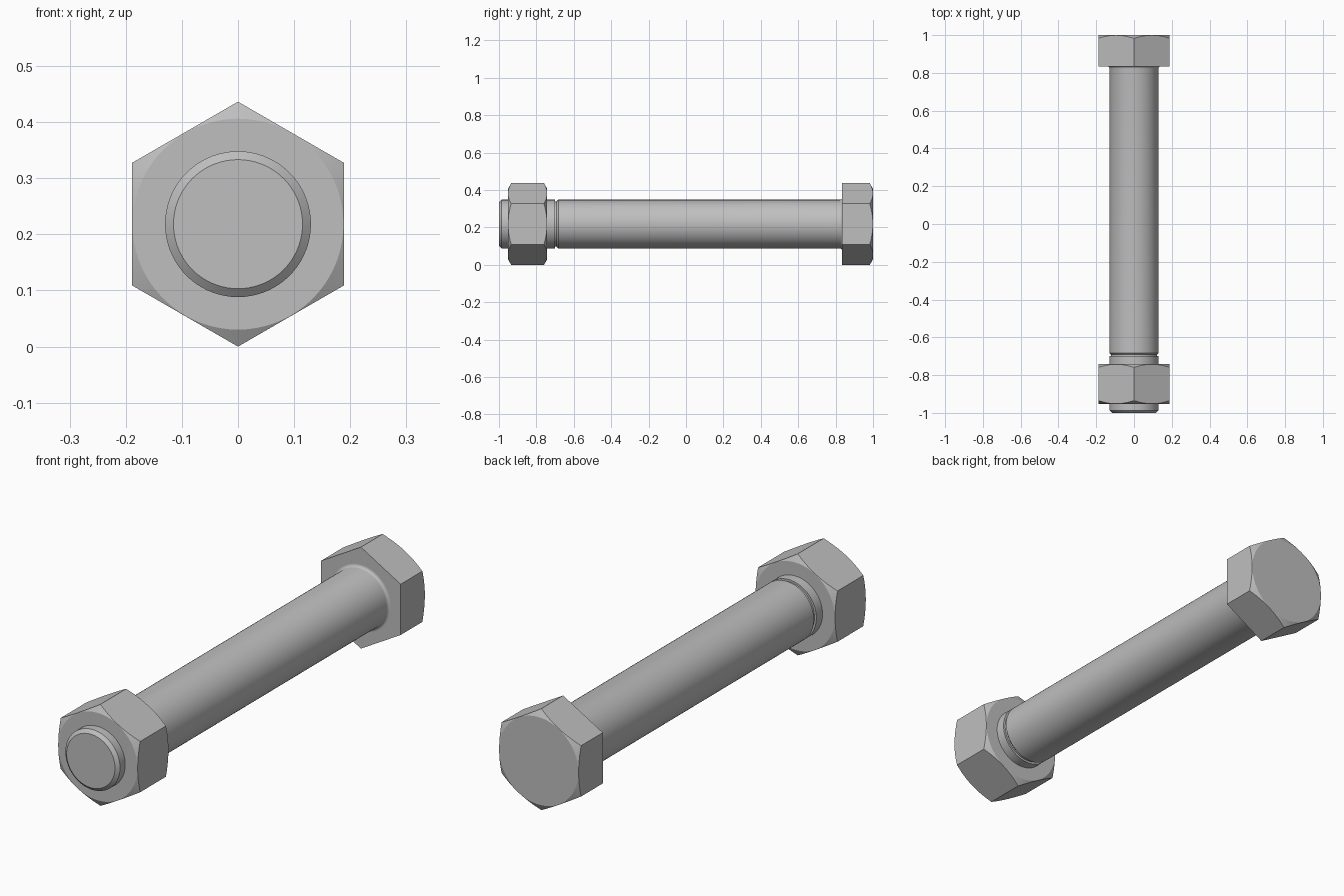
import bpy, bmesh
from math import sin, cos, tan, pi, radians

cube = bpy.data.objects.get("Cube")
if cube:
    bpy.data.objects.remove(cube, do_unlink=True)

APOTHEM = 0.189                        # half the distance across flats
AXIS_Z = APOTHEM / cos(pi / 6)         # axis height: lowest corner rests on z = 0
SHAFT_R = 0.13
SEGMENTS = 72

steel = bpy.data.materials.new("steel grey")
steel.use_nodes = True
steel.diffuse_color = (0.52, 0.52, 0.52, 1)
steel.node_tree.nodes["Principled BSDF"].inputs["Base Color"].default_value = steel.diffuse_color


def circle(y, r):
    """Round ring at y."""
    return lambda a: (r, y)


def hexagon(y, chamfer=0):
    """Hexagonal ring at y; chamfer is the direction a conical cut pushes its corners."""
    def ring(a):
        r = APOTHEM / cos(a % (pi / 3) - pi / 6)
        return r, y + chamfer * (r - APOTHEM + 0.001) * tan(pi / 6)
    return ring


def loft(name, rings, hollow=False):
    """Join rings around the y axis, capping the ends or closing them into a bore."""
    bm = bmesh.new()
    loops = []
    for ring in rings:
        loop = []
        for i in range(SEGMENTS):
            a = 2 * pi * i / SEGMENTS
            r, y = ring(a + 1e-9)
            loop.append(bm.verts.new((r * sin(a), y, AXIS_Z + r * cos(a))))
        loops.append(loop)
    pairs = list(zip(loops, loops[1:]))
    if hollow:
        pairs.append((loops[-1], loops[0]))
    else:
        bm.faces.new(loops[0])
        bm.faces.new(loops[-1])
    for low, high in pairs:
        for i in range(SEGMENTS):
            j = (i + 1) % SEGMENTS
            bm.faces.new((low[i], low[j], high[j], high[i]))
    bmesh.ops.recalc_face_normals(bm, faces=bm.faces)
    mesh = bpy.data.meshes.new(name)
    bm.to_mesh(mesh)
    bm.free()
    mesh.materials.append(steel)
    obj = bpy.data.objects.new(name, mesh)
    bpy.context.collection.objects.link(obj)
    bpy.ops.object.select_all(action='DESELECT')
    obj.select_set(True)
    bpy.context.view_layer.objects.active = obj
    bpy.ops.object.shade_smooth_by_angle(angle=radians(26))
    return obj


# Shaft: chamfered tip, threaded end, relief groove, shank, fillet under the head
HEAD_Y, FILLET = 0.835, 0.012
shaft = [(-1, 0.115), (-0.987, SHAFT_R), (-0.7, SHAFT_R), (-0.7, 0.121),
         (-0.692, 0.121), (-0.683, SHAFT_R)]
for k in range(6):
    t = k / 5 * pi / 2
    shaft.append((HEAD_Y - FILLET * (1 - sin(t)), SHAFT_R + FILLET * (1 - cos(t))))
shaft.append((HEAD_Y + 0.01, SHAFT_R + FILLET))
loft("bolt_shaft", [circle(y, r) for y, r in shaft])

# Head: flat underneath, chamfered on the outer face
loft("bolt_head", [hexagon(HEAD_Y), hexagon(1, -1), circle(1, APOTHEM - 0.001)])

# Nut: chamfered on both faces, with a round bore
NUT_FRONT, NUT_BACK = -0.952, -0.742
loft("nut", [circle(NUT_FRONT, SHAFT_R - 0.001), circle(NUT_FRONT, APOTHEM - 0.001),
             hexagon(NUT_FRONT, 1), hexagon(NUT_BACK, -1),
             circle(NUT_BACK, APOTHEM - 0.001), circle(NUT_BACK, SHAFT_R - 0.001)],
     hollow=True)
